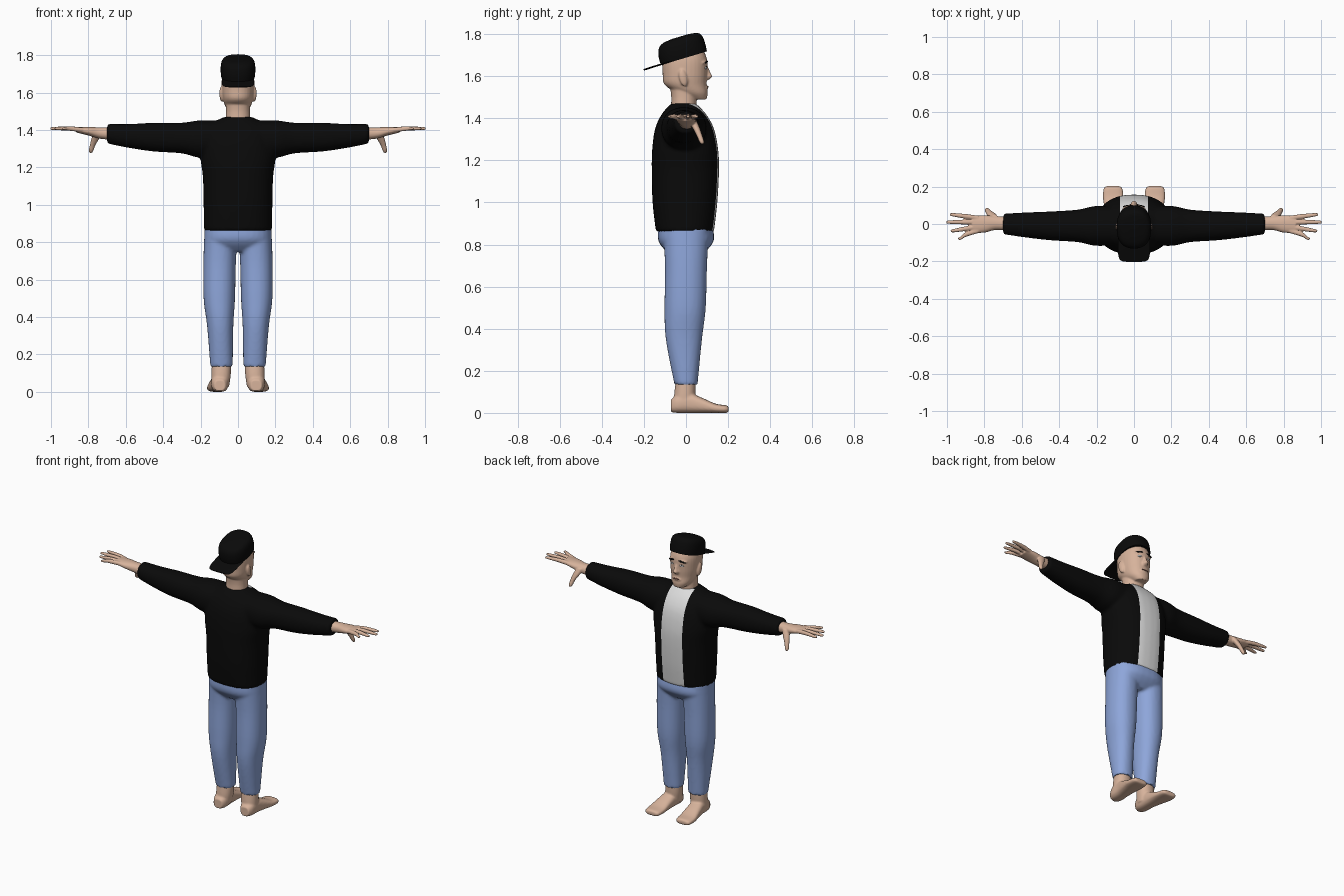
import bpy, bmesh, math
from mathutils import Matrix, Vector

if "Cube" in bpy.data.objects:
    bpy.data.objects.remove(bpy.data.objects["Cube"])


def material(name, r, g, b):
    mat = bpy.data.materials.new(name)
    mat.use_nodes = True
    mat.diffuse_color = (r, g, b, 1)
    shader = mat.node_tree.nodes["Principled BSDF"]
    shader.inputs["Base Color"].default_value = (r, g, b, 1)
    shader.inputs["Roughness"].default_value = 0.8
    return mat


SKIN = material("skin", 0.68, 0.45, 0.33)
BLACK = material("black cloth", 0.003, 0.003, 0.003)
WHITE = material("white shirt", 0.72, 0.72, 0.72)
DENIM = material("blue denim", 0.27, 0.38, 0.70)
LIP = material("lip brown", 0.30, 0.14, 0.10)


def blend(rings, steps=5):
    """Catmull-Rom interpolation between the given rings."""
    result = []
    last = len(rings) - 1
    for i in range(last):
        quad = [rings[max(0, min(last, i + k))] for k in (-1, 0, 1, 2)]
        for s in range(steps):
            t = s / steps
            result.append([b + t / 2 * (c - a + t * (2 * a - 5 * b + 4 * c - d
                           + t * (3 * (b - c) + d - a))) for a, b, c, d in zip(*quad)])
    return result + [list(rings[-1])]


def loft(bm, axis, rings, side=1, power=2.2, sides=32, matrix=Matrix()):
    """Rings hold: place along axis, two centre values, two radii."""
    loops = []
    for t, u, v, ru, rv in blend(rings):
        loop = []
        for k in range(sides):
            c, s = math.cos(math.tau * k / sides), math.sin(math.tau * k / sides)
            a = u + ru * math.copysign(abs(c) ** (2 / power), c)
            b = v + rv * math.copysign(abs(s) ** (2 / power), s)
            p = {"X": (t, a, b), "Y": (a, t, b), "Z": (a, b, t)}[axis]
            loop.append(bm.verts.new(matrix @ Vector((p[0] * side, p[1], p[2]))))
        loops.append(loop)
    for low, high in zip(loops, loops[1:]):
        for k in range(sides):
            n = (k + 1) % sides
            bm.faces.new((low[k], low[n], high[n], high[k]))
    bm.faces.new(loops[0])
    bm.faces.new(loops[-1])


def ball(bm, place, size, tilt=(0, 0, 0)):
    turn = Matrix.Rotation(tilt[2], 4, "Z") @ Matrix.Rotation(tilt[1], 4, "Y") @ Matrix.Rotation(tilt[0], 4, "X")
    bmesh.ops.create_uvsphere(bm, u_segments=20, v_segments=12, radius=1,
                              matrix=Matrix.Translation(place) @ turn @ Matrix.Diagonal((*size, 1)))


def finish(bm, name, mat, voxel=0, smooth=3):
    """Make the object; a voxel size fuses its pieces into one skin."""
    bmesh.ops.recalc_face_normals(bm, faces=bm.faces)
    mesh = bpy.data.meshes.new(name)
    bm.to_mesh(mesh)
    bm.free()
    obj = bpy.data.objects.new(name, mesh)
    bpy.context.collection.objects.link(obj)
    if voxel:
        remesh = obj.modifiers.new("fuse", "REMESH")
        remesh.mode = "VOXEL"
        remesh.voxel_size = voxel
        soften = obj.modifiers.new("soften", "SMOOTH")
        soften.iterations = smooth
        graph = bpy.context.evaluated_depsgraph_get()
        obj.data = bpy.data.meshes.new_from_object(obj.evaluated_get(graph))
        obj.modifiers.clear()
    obj.data.materials.clear()
    obj.data.materials.append(mat)
    bpy.context.view_layer.objects.active = obj
    bpy.ops.object.select_all(action="DESELECT")
    obj.select_set(True)
    bpy.ops.object.shade_smooth_by_angle(angle=math.radians(45))
    return obj


SIDES = (("left", 1), ("right", -1))

# Jacket: body and both sleeves
bm = bmesh.new()
loft(bm, "Z", [(.86, 0, -.005, .182, .138), (1, 0, -.005, .184, .154), (1.15, 0, -.003, .188, .16),
               (1.25, 0, -.004, .2, .157), (1.35, 0, -.007, .19, .14), (1.42, 0, -.01, .16, .105),
               (1.47, 0, -.012, .075, .06)], power=2.4)
for label, s in SIDES:
    loft(bm, "X", [(.06, -.01, 1.36, .1, .09), (.2, -.01, 1.352, .107, .1), (.3, -.01, 1.357, .087, .082),
                   (.45, -.01, 1.362, .077, .077), (.58, -.005, 1.368, .067, .064),
                   (.7, 0, 1.38, .055, .052)], side=s)
jacket = finish(bm, "jacket", BLACK, .011, 4)

# White shirt panel cut into the chest
jacket.data.materials.append(WHITE)
bm = bmesh.new()
bm.from_mesh(jacket.data)
EDGE = .076
for s in (1, -1):
    bmesh.ops.bisect_plane(bm, geom=bm.verts[:] + bm.edges[:] + bm.faces[:],
                           plane_co=(s * EDGE, 0, 0), plane_no=(1, 0, 0))
for f in bm.faces:
    c = f.calc_center_median()
    f.material_index = int(abs(c.x) < EDGE and c.y > .02)
bm.to_mesh(jacket.data)
bm.free()

# Trousers: hips and both legs
bm = bmesh.new()
loft(bm, "Z", [(.9, 0, -.004, .172, .127), (.83, 0, 0, .18, .134), (.79, 0, 0, .175, .115),
               (.75, 0, 0, .14, .075)], power=2.4)
for label, s in SIDES:
    loft(bm, "Z", [(.88, .09, 0, .088, .11), (.7, .098, 0, .087, .1), (.5, .1, -.004, .084, .098),
                   (.35, .095, -.01, .07, .086), (.135, .088, 0, .06, .055)], side=s)
finish(bm, "trousers", DENIM, .009, 4)

# Feet and hands
for label, s in SIDES:
    bm = bmesh.new()
    loft(bm, "Z", [(.18, .088, 0, .05, .045), (.1, .09, -.005, .052, .05), (.03, .095, -.01, .048, .05)], side=s)
    loft(bm, "Y", [(-.072, .097, .034, .03, .03), (-.04, .097, .043, .045, .043), (.02, .1, .046, .046, .046),
                   (.08, .106, .035, .05, .035), (.14, .111, .022, .055, .022),
                   (.19, .112, .018, .05, .018), (.203, .112, .017, .035, .012)], side=s, power=2.6)
    finish(bm, label + "_foot", SKIN, .006, 3)

    bm = bmesh.new()
    loft(bm, "X", [(.66, 0, 1.38, .037, .034), (.74, .005, 1.384, .037, .03), (.8, 0, 1.394, .046, .023),
                   (.865, -.003, 1.402, .045, .015)], side=s)
    for tip, base_y, tip_y in ((.94, -.036, -.077), (.98, -.014, -.036), (1.004, .01, .01), (.985, .032, .05)):
        loft(bm, "X", [(.83, base_y, 1.4, .012, .013), (.9, (base_y + tip_y) / 2, 1.408, .0125, .012),
                       (tip - .012, tip_y, 1.408, .009, .008), (tip, tip_y, 1.408, .005, .005)],
             side=s, sides=16)
    loft(bm, "Z", [(1.395, .745, .025, .022, .022), (1.36, .76, .045, .022, .018), (1.32, .777, .063, .015, .014),
                   (1.29, .785, .074, .012, .012), (1.277, .787, .078, .006, .006)], side=s, sides=16)
    finish(bm, label + "_hand", SKIN, .004, 3)

# Head with neck, nose, brow and ears
bm = bmesh.new()
loft(bm, "Z", [(1.42, 0, -.012, .068, .062), (1.5, 0, -.01, .064, .06), (1.57, 0, -.015, .066, .065)])
loft(bm, "Z", [(1.49, 0, .06, .038, .038), (1.52, 0, .03, .064, .073), (1.56, 0, -.002, .079, .1),
               (1.61, 0, -.005, .086, .106), (1.68, 0, -.006, .086, .106), (1.74, 0, -.01, .07, .085)])
loft(bm, "Z", [(1.655, 0, .088, .008, .012), (1.615, 0, .098, .012, .019), (1.598, 0, .1, .018, .025),
               (1.583, 0, .094, .014, .014)], sides=16)
ball(bm, (0, .093, 1.545), (.03, .013, .012))
for label, s in SIDES:
    ball(bm, (s * .035, .083, 1.668), (.03, .016, .009), (0, s * .15, -s * .3))
    ball(bm, (s * .088, -.013, 1.592), (.011, .02, .042), (.22, 0, s * .15))
head = finish(bm, "head", SKIN, .005, 3)
bpy.context.view_layer.update()


def face_mark(name, mat, x, z, width, height, roll=0):
    """Thin mark lying on the face surface."""
    hit, spot, normal, index = head.ray_cast(Vector((x, 1, z)), Vector((0, -1, 0)))
    bm = bmesh.new()
    ball(bm, spot, (width, .004, height), (0, roll, -math.atan2(normal.x, normal.y)))
    finish(bm, name, mat)


for label, s in SIDES:
    face_mark(label + "_eyebrow", BLACK, s * .037, 1.667, .024, .0055, s * .2)
    face_mark(label + "_eye", WHITE, s * .035, 1.64, .014, .006, s * .15)
    face_mark(label + "_pupil", BLACK, s * .034, 1.641, .006, .0065)
face_mark("mouth", LIP, 0, 1.55, .024, .004)

# Cap worn with the brim behind
lean = Matrix.Translation((0, -.01, 1.685)) @ Matrix.Rotation(.29, 4, "X")
bm = bmesh.new()
loft(bm, "Z", [(0, 0, 0, .09, .114), (.04, 0, .002, .093, .115), (.078, 0, .006, .088, .107),
               (.097, 0, .01, .07, .085), (.104, 0, .012, .03, .04)], power=2.4, matrix=lean)
finish(bm, "cap_crown", BLACK)
bm = bmesh.new()
loft(bm, "Y", [(-.05, 0, .003, .086, .004), (-.14, 0, .003, .086, .004), (-.185, 0, .002, .077, .004),
               (-.199, 0, .002, .055, .003)], matrix=lean)
finish(bm, "cap_brim", BLACK)
